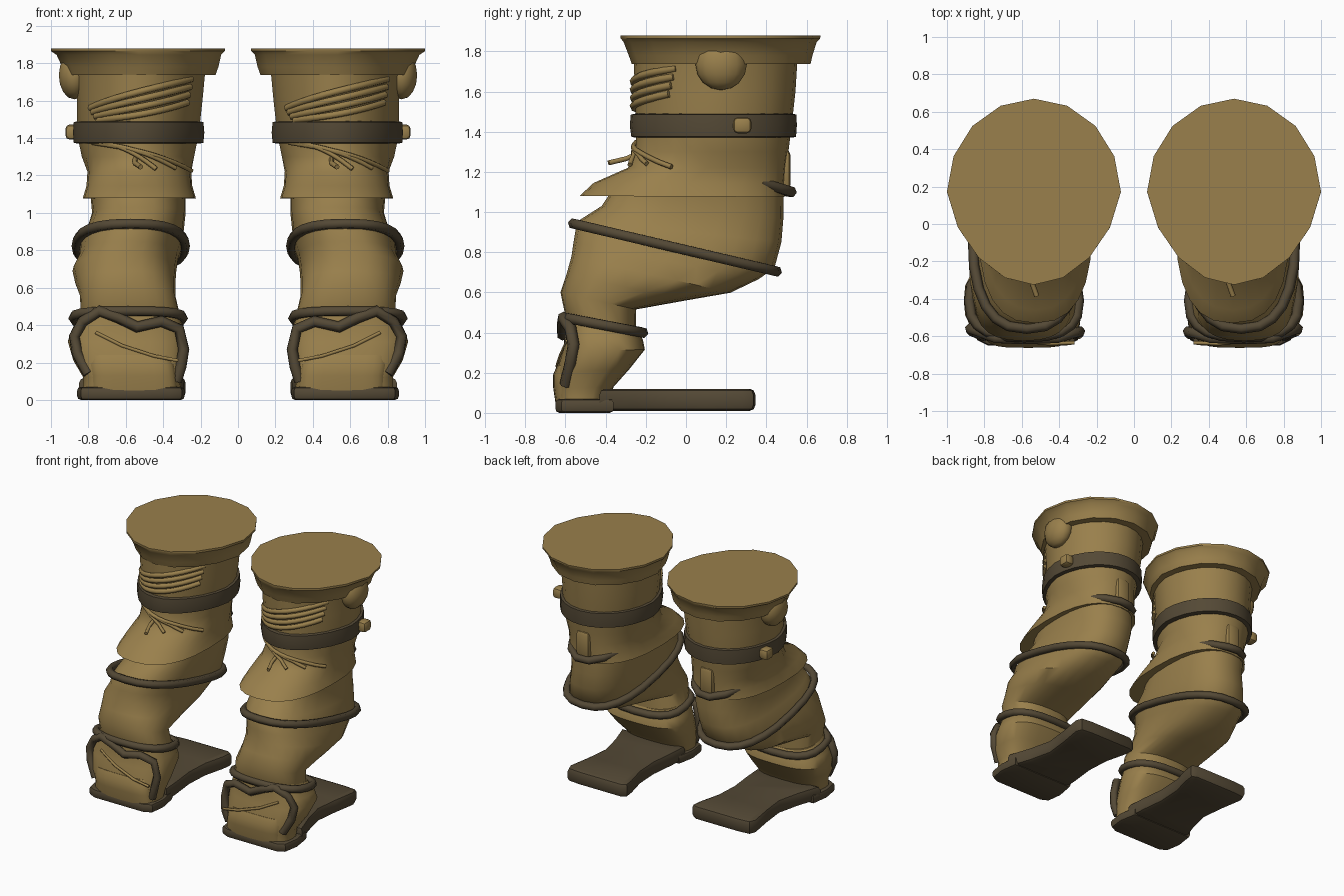
import bpy, bmesh, math
from mathutils import Vector

if "Cube" in bpy.data.objects:
    bpy.data.objects.remove(bpy.data.objects["Cube"])

N = 24


def material(name, rgb):
    m = bpy.data.materials.new(name)
    m.diffuse_color = (*rgb, 1)
    m.use_nodes = True
    m.node_tree.nodes["Principled BSDF"].inputs["Base Color"].default_value = m.diffuse_color
    return m


TAN = material("tan_leather", (0.32, 0.215, 0.072))
DARK = material("dark_brown_strap", (0.088, 0.066, 0.036))


def finish(bm, name, mat, angle=40):
    bmesh.ops.recalc_face_normals(bm, faces=bm.faces)
    me = bpy.data.meshes.new(name)
    bm.to_mesh(me)
    bm.free()
    ob = bpy.data.objects.new(name, me)
    bpy.context.collection.objects.link(ob)
    me.materials.append(mat)
    bpy.ops.object.select_all(action='DESELECT')
    ob.select_set(True)
    bpy.context.view_layer.objects.active = ob
    bpy.ops.object.shade_smooth_by_angle(angle=math.radians(angle))
    return ob


def ring_point(s, a, power=1.0):
    """Point on a tilted oval: front y, front z, back y, back z, x min, x max (, power < 1 = boxier)."""
    fy, fz, by, bz, x0, x1 = s[:6]
    if len(s) > 6:
        power = s[6]
    c, d = math.cos(a), math.sin(a)
    c = math.copysign(abs(c) ** power, c)
    d = math.copysign(abs(d) ** power, d)
    t = (1 + d) / 2                      # 0 = front, 1 = back
    w = 1 - 0.14 * max(0, -d) * (power >= 1)   # slightly pointed front
    return Vector(((x0 + x1) / 2 + (x1 - x0) / 2 * c * w,
                   fy + (by - fy) * t, fz + (bz - fz) * t))


def ring(s, power=1.0, n=N):
    return [ring_point(s, 2 * math.pi * i / n, power) for i in range(n)]


def loft(name, sections, mat, side, power=1.0, n=N, angle=40):
    bm = bmesh.new()
    rows = []
    for s in sections:
        rows.append([bm.verts.new((p.x * side, p.y, p.z)) for p in ring(s, power, n)])
    for a, b in zip(rows, rows[1:]):
        for i in range(n):
            j = (i + 1) % n
            bm.faces.new((a[i], a[j], b[j], b[i]))
    bm.faces.new(rows[0])
    bm.faces.new(rows[-1])
    return finish(bm, name, mat, angle)


def tube(name, pts, r, mat, side=1, dx=0, cyclic=False):
    cu = bpy.data.curves.new(name, 'CURVE')
    cu.dimensions = '3D'
    cu.bevel_depth = r
    cu.bevel_resolution = 1
    cu.use_fill_caps = True
    sp = cu.splines.new('POLY')
    sp.points.add(len(pts) - 1)
    for q, p in zip(sp.points, pts):
        q.co = (p[0] * side + dx, p[1], p[2], 1)
    sp.use_cyclic_u = cyclic
    cu.materials.append(mat)
    ob = bpy.data.objects.new(name, cu)
    bpy.context.collection.objects.link(ob)
    bpy.ops.object.select_all(action='DESELECT')
    ob.select_set(True)
    bpy.context.view_layer.objects.active = ob
    bpy.ops.object.convert(target='MESH')


def ball(name, centre, radii, mat, side, seg=14):
    bm = bmesh.new()
    bmesh.ops.create_uvsphere(bm, u_segments=seg, v_segments=seg // 2 + 1, radius=1)
    for v in bm.verts:
        v.co = Vector(((centre[0] + v.co.x * radii[0]) * side,
                       centre[1] + v.co.y * radii[1], centre[2] + v.co.z * radii[2]))
    finish(bm, name, mat)


def block(name, centre, size, mat, side, bevel=0.015):
    bm = bmesh.new()
    bmesh.ops.create_cube(bm, size=1)
    for v in bm.verts:
        v.co = Vector((centre[0] * side + v.co.x * size[0],
                       centre[1] + v.co.y * size[1], centre[2] + v.co.z * size[2]))
    bmesh.ops.bevel(bm, geom=bm.edges[:], offset=bevel, segments=2, affect='EDGES', profile=0.5)
    finish(bm, name, mat)


def slab(name, outline, z0, z1, mat, side, bevel):
    bm = bmesh.new()
    f = bm.faces.new([bm.verts.new((x * side, y, z0)) for x, y in outline])
    up = bmesh.ops.extrude_face_region(bm, geom=[f])
    bmesh.ops.translate(bm, vec=(0, 0, z1 - z0),
                        verts=[v for v in up['geom'] if isinstance(v, bmesh.types.BMVert)])
    bmesh.ops.recalc_face_normals(bm, faces=bm.faces)
    edges = [e for e in bm.edges if abs(e.verts[0].co.z - e.verts[1].co.z) < 1e-5]
    bmesh.ops.bevel(bm, geom=edges, offset=bevel, segments=2, affect='EDGES', profile=0.5)
    finish(bm, name, mat)


for side, tag in ((1, "right"), (-1, "left")):
    # flared top rim
    loft(f"{tag}_rim", [
        (-.24, 1.74, .53, 1.74, .17, .88), (-.27, 1.738, .62, 1.738, .12, .925),
        (-.285, 1.78, .63, 1.78, .105, .94), (-.31, 1.845, .65, 1.845, .09, .97),
        (-.325, 1.865, .668, 1.865, .07, 1.0), (-.325, 1.88, .67, 1.88, .07, 1.0)],
        TAN, side, n=16, angle=35)
    # upper shaft ending in an overhanging cuff
    loft(f"{tag}_shaft", [
        (-.26, 1.76, .555, 1.76, .175, .875), (-.255, 1.6, .545, 1.6, .19, .86),
        (-.25, 1.42, .525, 1.42, .21, .86), (-.25, 1.30, .51, 1.30, .235, .835),
        (-.29, 1.22, .50, 1.22, .25, .805, .92), (-.46, 1.145, .495, 1.145, .245, .81, .85),
        (-.53, 1.08, .49, 1.075, .225, .83, .8)], TAN, side)
    # baggy knee and shin
    loft(f"{tag}_lower_leg", [
        (-.36, 1.12, .485, 1.10, .28, .79), (-.42, 1.03, .485, .97, .28, .78),
        (-.53, .96, .475, .85, .29, .81), (-.55, .91, .44, .72, .30, .845),
        (-.56, .85, .36, .665, .32, .85), (-.57, .78, .22, .598, .33, .885),
        (-.595, .69, .0, .56, .335, .87), (-.625, .60, -.25, .515, .335, .845),
        (-.60, .48, -.25, .42, .31, .84)], TAN, side, power=.82)
    # wrapped foot
    loft(f"{tag}_foot", [
        (-.59, .50, -.25, .43, .32, .84), (-.60, .38, -.215, .365, .285, .89),
        (-.615, .31, -.205, .315, .275, .91), (-.65, .20, -.28, .22, .285, .88),
        (-.655, .12, -.36, .13, .30, .83), (-.645, .04, -.40, .04, .31, .83)],
        TAN, side, power=0.7)
    loft(f"{tag}_toe_fold", [
        (-.64, .24, -.45, .22, .36, .80), (-.662, .19, -.45, .18, .34, .80),
        (-.662, .13, -.45, .13, .33, .79), (-.65, .05, -.45, .05, .32, .79)],
        TAN, side, power=0.55)
    # thin crease across the front of the foot
    tube(f"{tag}_foot_crease", [(.32, -.635, .21), (.45, -.64, .235), (.62, -.622, .29),
                                (.76, -.59, .36)], .010, TAN, side)

    # belt with side toggle, and the round knob above it
    loft(f"{tag}_belt", [
        (-.25, 1.37, .53, 1.37, .21, .855), (-.272, 1.375, .548, 1.375, .185, .878),
        (-.28, 1.43, .552, 1.43, .18, .882), (-.275, 1.485, .55, 1.485, .185, .878),
        (-.25, 1.49, .53, 1.49, .21, .855)], DARK, side, n=28)
    block(f"{tag}_belt_toggle", (.885, .28, 1.432), (.075, .09, .08), TAN, side, .022)
    ball(f"{tag}_side_knob", (.875, .175, 1.735), (.085, .128, .128), TAN, side)

    # strap rings around knee and ankle
    tube(f"{tag}_knee_strap", ring((-.56, .942, .45, .705, .285, .862), .8, 24),
         .028, DARK, side, cyclic=True)
    tube(f"{tag}_ankle_strap", ring((-.605, .475, -.215, .40, .295, .88), .75, 20),
         .028, DARK, side, cyclic=True)
    # looping strap over the front of the foot
    tube(f"{tag}_foot_strap", [
        (.33, -.58, .10), (.305, -.59, .18), (.29, -.575, .27), (.315, -.58, .38),
        (.41, -.61, .42), (.54, -.615, .39), (.64, -.615, .44), (.74, -.61, .475),
        (.83, -.575, .42), (.875, -.56, .34), (.86, -.575, .25), (.80, -.60, .14)],
        .03, DARK, side)

    # short strap and pull tab behind the knee
    tube(f"{tag}_back_strap", [(.34, .36, 1.145), (.39, .45, 1.12), (.47, .515, 1.10),
                               (.57, .525, 1.10), (.66, .46, 1.12), (.71, .37, 1.145)],
         .028, DARK, side)
    block(f"{tag}_pull_tab", (.53, .485, 1.21), (.11, .07, .2), TAN, side, .025)

    # shoe-shaped sole with a thinner toe
    slab(f"{tag}_sole", [
        (.31, -.43), (.32, -.28), (.34, -.10), (.33, .08), (.29, .24), (.28, .32),
        (.32, .345), (.68, .345), (.78, .335), (.80, .28), (.77, .10), (.75, -.08),
        (.79, -.25), (.85, -.43)], .01, .12, DARK, side, .028)
    slab(f"{tag}_sole_toe", [
        (.31, -.36), (.285, -.50), (.30, -.62), (.36, -.65), (.78, -.65),
        (.84, -.62), (.86, -.50), (.84, -.36)], .0, .07, DARK, side, .02)

    # laces run the same way on both legs
    dx = 0 if side == 1 else -1.05

    def lace(name, a0, z0, a1, z1, sag, r):
        pts = []
        for i in range(11):
            t = i / 10
            z = z0 + (z1 - z0) * t + sag * math.sin(math.pi * t)
            flare = max(0, 1.28 - z) * .8
            p = ring_point((-.262 - flare, z, .55, z, .205, .855),
                           math.radians(a0 + (a1 - a0) * t))
            pts.append(p)
        tube(name, pts, r, TAN, 1, dx)

    for k in range(4):
        lace(f"{tag}_upper_lace_{k}", 208 + 4 * k, 1.56 - .022 * k, 332 - 2 * k,
             1.715 - .042 * k, .012 - .008 * k, .019)
    for k, (end, z) in enumerate(((333, 1.225), (310, 1.24), (287, 1.235))):
        lace(f"{tag}_lower_lace_{k}", 212 + 8 * k, 1.375, end, z, .025, .013)
    tube(f"{tag}_lace_tail", [(.50, -.24, 1.29), (.50, -.30, 1.265), (.53, -.385, 1.245)],
         .014, TAN, 1, dx)
